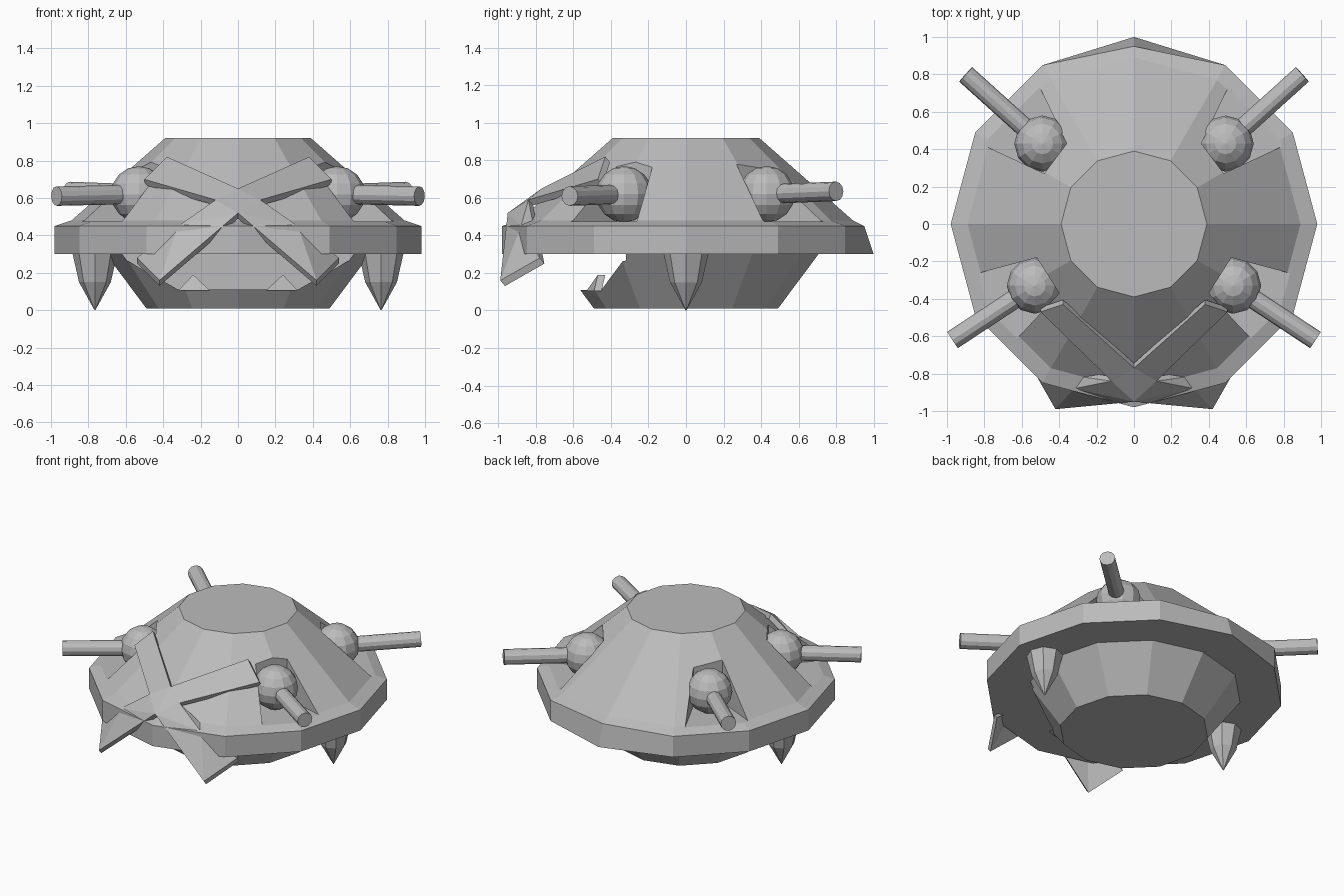
import bpy, bmesh, math
from mathutils import Vector

cube = bpy.data.objects.get("Cube")
if cube:
    bpy.data.objects.remove(cube, do_unlink=True)

grey = bpy.data.materials.new("plain grey")
grey.use_nodes = True
colour = (0.5, 0.5, 0.5, 1)
grey.diffuse_color = colour
grey.node_tree.nodes["Principled BSDF"].inputs["Base Color"].default_value = colour


def finish(name, bm):
    bmesh.ops.recalc_face_normals(bm, faces=bm.faces)
    mesh = bpy.data.meshes.new(name)
    bm.to_mesh(mesh)
    bm.free()
    mesh.materials.append(grey)
    ob = bpy.data.objects.new(name, mesh)
    bpy.context.collection.objects.link(ob)
    return ob


def loft(name, profile, sides, centre=(0, 0, 0)):
    """Turn a (radius, height) profile into a closed faceted solid."""
    bm = bmesh.new()
    c = Vector(centre)
    rings = []
    for r, z in profile:
        rings.append([bm.verts.new(c + Vector((r * math.cos(math.tau * i / sides),
                                               r * math.sin(math.tau * i / sides), z)))
                      for i in range(sides)])
    for a, b in zip(rings, rings[1:]):
        for i in range(sides):
            j = (i + 1) % sides
            bm.faces.new((a[i], a[j], b[j], b[i]))
    bm.faces.new(rings[0])
    bm.faces.new(rings[-1])
    return finish(name, bm)


def prism(name, points, offset):
    """Extrude a polygon into a solid."""
    bm = bmesh.new()
    face = bm.faces.new([bm.verts.new(p) for p in points])
    new = bmesh.ops.extrude_face_region(bm, geom=[face], use_keep_orig=True)["geom"]
    bmesh.ops.translate(bm, vec=offset, verts=[v for v in new if isinstance(v, bmesh.types.BMVert)])
    return finish(name, bm)


def cut(target, cutter):
    mod = target.modifiers.new("cut", "BOOLEAN")
    mod.operation = "DIFFERENCE"
    mod.solver = "EXACT"
    mod.object = cutter
    bpy.context.view_layer.objects.active = target
    bpy.ops.object.modifier_apply(modifier=mod.name)
    bpy.data.objects.remove(cutter, do_unlink=True)


# Twelve-sided shell with a slanted rear corner on the rim
shell = loft("shell", [(0.98, 0.30), (0.98, 0.45), (0.89, 0.48), (0.39, 0.92)], 12)
for v in shell.data.vertices:
    if v.co.y > 0.95:
        v.co.y = 1.0 if v.co.z < 0.4 else 0.95

# Lower hull with an open mouth
hull = loft("lower_hull", [(0.49, 0.01), (0.71, 0.305)], 12)
mouth = [(-0.69, -1, 0.32), (-0.32, -1, 0.11), (0.32, -1, 0.11), (0.69, -1, 0.32)]
cut(hull, prism("mouth_cutter", mouth, (0, 0.68, 0)))

# Gun sockets, balls and barrels: wedge outline, ball centre, barrel tip
guns = {
    "rear": ([(0.48, 0.27), (0.36, 0.43), (0.59, 0.91), (1.08, 0.55)],
             Vector((0.49, 0.43, 0.62)), Vector((0.90, 0.80, 0.635))),
    "front": ([(0.52, -0.18), (0.40, -0.37), (0.80, -0.80), (1.12, -0.34)],
              Vector((0.53, -0.33, 0.62)), Vector((0.97, -0.62, 0.61))),
}
for side, s in (("left", 1), ("right", -1)):
    flip = Vector((s, 1, 1))
    for end, (outline, ball, tip) in guns.items():
        cut(shell, prism("socket_cutter", [(s * x, y, 0.475) for x, y in outline], (0, 0, 1)))
        b, t = ball * flip, tip * flip
        bm = bmesh.new()
        bmesh.ops.create_uvsphere(bm, u_segments=12, v_segments=8, radius=0.15)
        bmesh.ops.translate(bm, vec=b, verts=bm.verts)
        finish(f"{end}_{side}_gun_ball", bm)
        barrel = loft(f"{end}_{side}_gun_barrel", [(0.052, 0), (0.052, (t - b).length)], 12)
        barrel.location = b
        barrel.rotation_euler = (t - b).to_track_quat("Z", "Y").to_euler()

    # Pointed foot under the rim
    loft(f"{side}_spike", [(0.12, 0.305), (0.085, 0.15), (0.002, 0)], 8, (s * 0.765, 0, 0))

    # Small tooth on the lower lip
    prism(f"{side}_tooth", [(s * 0.32, -0.49, 0.105), (s * 0.15, -0.53, 0.105),
                            (s * 0.24, -0.47, 0.19)], (0, 0.04, 0))

# Crossed front guard: two flat upper arms and two bent lower blades
P = {
    "crown": (0, -0.77, 0.65), "crotch": (0, -0.95, 0.52), "notch": (0.12, -0.84, 0.59),
    "arm_in": (0.38, -0.43, 0.82), "arm_out": (0.50, -0.47, 0.70),
    "ridge": (0.32, -0.88, 0.45), "tip": (0.42, -0.99, 0.16), "barb": (0.54, -0.78, 0.28),
}
FACES = ["crown arm_in arm_out notch", "crown notch crotch", "crotch notch ridge",
         "crotch ridge tip", "tip ridge barb", "notch barb ridge"]
bm = bmesh.new()
for s in (1, -1):
    V = {k: bm.verts.new((s * x, y, z)) for k, (x, y, z) in P.items()}
    for f in FACES:
        bm.faces.new([V[k] for k in f.split()])
bmesh.ops.remove_doubles(bm, verts=bm.verts, dist=0.001)
bmesh.ops.recalc_face_normals(bm, faces=bm.faces)
# Give the guard depth, back towards the shell
skin = bm.faces[:]
new = bmesh.ops.extrude_face_region(bm, geom=skin, use_keep_orig=True)["geom"]
bmesh.ops.translate(bm, vec=(0, 0.025, -0.03),
                    verts=[v for v in new if isinstance(v, bmesh.types.BMVert)])
finish("crossed_front_guard", bm)
